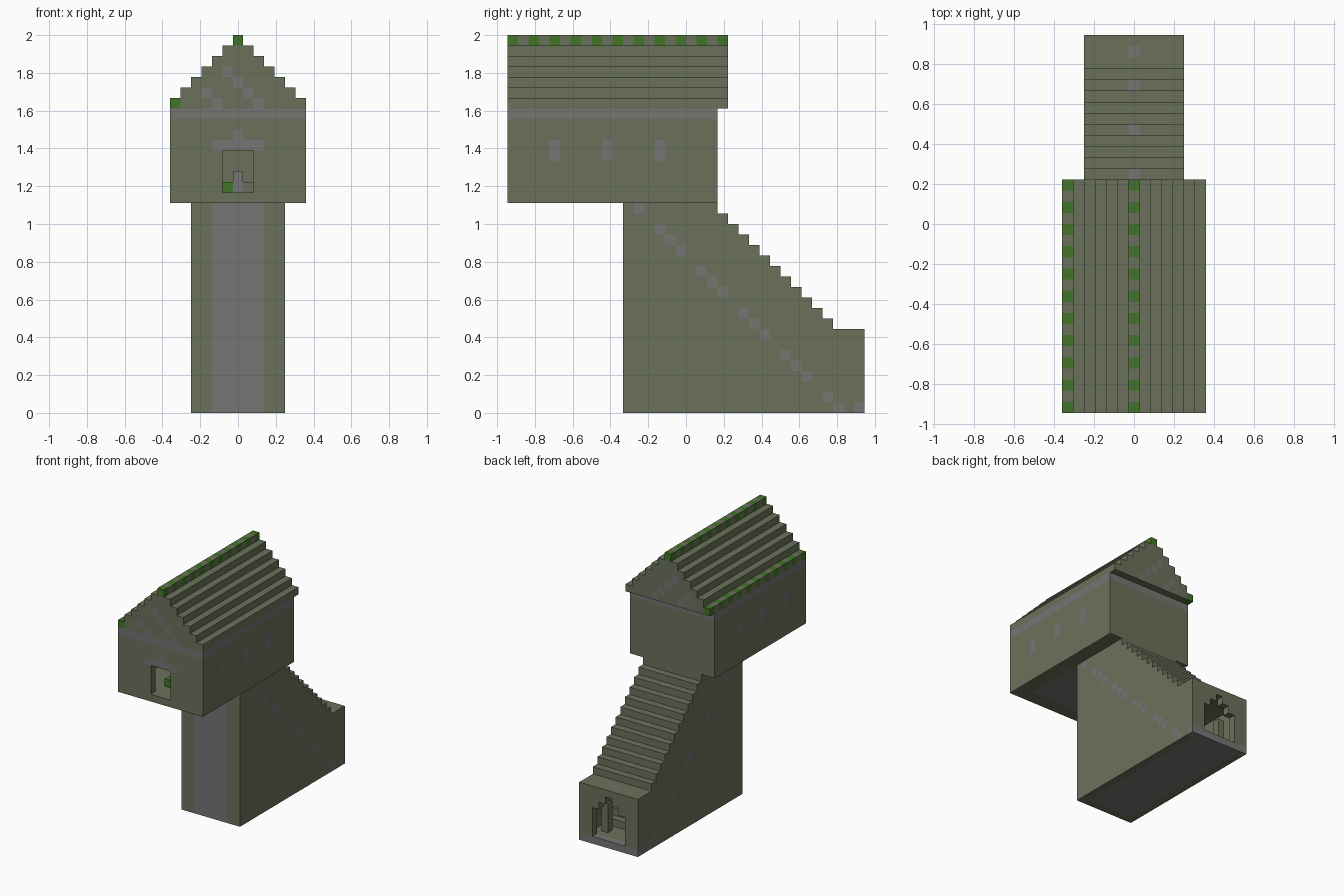
import bpy
import bmesh
from itertools import product
from mathutils import Vector

cube = bpy.data.objects.get("Cube")
if cube:
    bpy.data.objects.remove(cube)

UNIT = 1 / 18          # edge of one building block
MID_Y = 17             # block row that lies on y = 0


def make_material(name, rgb):
    mat = bpy.data.materials.new(name)
    mat.use_nodes = True
    colour = (*rgb, 1)
    mat.diffuse_color = colour
    mat.node_tree.nodes["Principled BSDF"].inputs["Base Color"].default_value = colour
    return mat


STONE, GREY, MOSS = range(3)
MATERIALS = [make_material("olive stone", (0.145, 0.165, 0.105)),
             make_material("grey stone", (0.18, 0.178, 0.175)),
             make_material("moss green", (0.055, 0.175, 0.022))]


def box(half_width, y0, y1, z0, z1):
    """Blocks of a box centred on x, with all limits included."""
    return set(product(range(-half_width, half_width + 1),
                       range(y0, y1 + 1), range(z0, z1 + 1)))


def build(name, cells, paint):
    """Skin a set of blocks, coloured by paint(x, y, z, direction)."""
    bm = bmesh.new()
    corners = {}

    def corner(p):
        if p not in corners:
            corners[p] = bm.verts.new(((p[0] - 0.5) * UNIT,
                                       (p[1] - MID_Y) * UNIT, p[2] * UNIT))
        return corners[p]

    for cell in sorted(cells):
        for axis, side in product(range(3), (0, 1)):
            step = [0, 0, 0]
            step[axis] = 2 * side - 1
            if tuple(c + s for c, s in zip(cell, step)) in cells:
                continue
            ring = []
            for a, b in ((0, 0), (1, 0), (1, 1), (0, 1)):
                p = list(cell)
                p[axis] += side
                p[(axis + 1) % 3] += a
                p[(axis + 2) % 3] += b
                ring.append(corner(tuple(p)))
            if not side:
                ring.reverse()
            face = bm.faces.new(ring)
            face.material_index = paint(*cell, Vector(step))
    # Merge the flat block faces of one colour
    bmesh.ops.dissolve_limit(bm, angle_limit=0.01, verts=bm.verts[:],
                             edges=bm.edges[:], delimit={'MATERIAL'})
    mesh = bpy.data.meshes.new(name)
    bm.to_mesh(mesh)
    bm.free()
    for mat in MATERIALS:
        mesh.materials.append(mat)
    obj = bpy.data.objects.new(name, mesh)
    bpy.context.collection.objects.link(obj)
    return obj


# Stair tower: full-height shaft with a flight of steps down the back
FRONT, BACK = 11, 33


def stair_height(y):
    return max(8, min(20, 39 - y))


tower = set()
for y in range(FRONT, BACK + 1):
    tower |= box(4, y, y, 0, stair_height(y) - 1)
tower -= box(3, 23, 32, 1, 6)                      # lower room
for half, top in ((2, 4), (1, 5), (0, 6)):         # stepped doorway
    tower -= box(half, BACK, BACK, 1, top)


def paint_tower(x, y, z, d):
    stripe = d.y < 0 and y == FRONT and abs(x) <= 2
    sill = z == 0 and y == BACK
    rail = abs(d.x) > 0 and abs(x) == 4 and y + z == 31 and y % 4 != 1
    tread = d.z > 0 and x == 0 and y in (21, 25, 29, 32) and z == stair_height(y) - 1
    under = d.z < 0 and z == 0 and abs(x) <= 3 and FRONT < y < BACK
    return GREY if stripe or sill or rail or tread or under else STONE


build("stair_tower", tower, paint_tower)

# Flight of steps and door posts inside the lower room
steps = set()
for i in range(5):
    steps |= box(3, 29 - i, 29 - i, 1, i + 1)
build("inner_steps", steps, lambda *a: STONE)
posts = {c for c in box(2, 31, 31, 1, 4) if abs(c[0]) == 2}
build("door_posts", posts, lambda *a: STONE)

# Overhanging house with a hollow room and a front window
house = box(6, 0, 19, 20, 28) - box(5, 1, 18, 21, 27) - box(1, 0, 0, 21, 24)


def paint_house(x, y, z, d):
    band = z == 28
    slit = abs(d.x) > 0 and abs(x) == 6 and y in (4, 9, 14) and z in (24, 25)
    lintel = y == 0 and d.y < 0 and (z == 25 and abs(x) <= 2 or z == 26 and x == 0)
    under = d.z < 0 and z == 20 and abs(x) <= 4 and 2 <= y <= 17
    return GREY if band or slit or lintel or under else STONE


build("house", house, paint_house)

# Low seat and post inside the house
seat = box(1, 3, 3, 21, 21) | box(0, 3, 3, 22, 22)
build("inner_seat", seat,
      lambda x, y, z, d: (MOSS, GREY, STONE)[x + 1])

# Stepped gable roof with moss along the ridge and one eave
EAVE, RIDGE = 29, 35
roof = set()
for i in range(RIDGE - EAVE + 1):
    roof |= box(6 - i, 0, 20, EAVE + i, EAVE + i)


def paint_roof(x, y, z, d):
    if y % 2 == 0 and (z == RIDGE or (z == EAVE and x == -6)):
        return MOSS
    long_streak = x + z == 31 and -1 <= x <= 2
    short_streak = x + z == 27 and x <= -2 and z <= 30
    if abs(d.y) > 0 and (long_streak or short_streak):
        return GREY
    return STONE


build("roof", roof, paint_roof)
